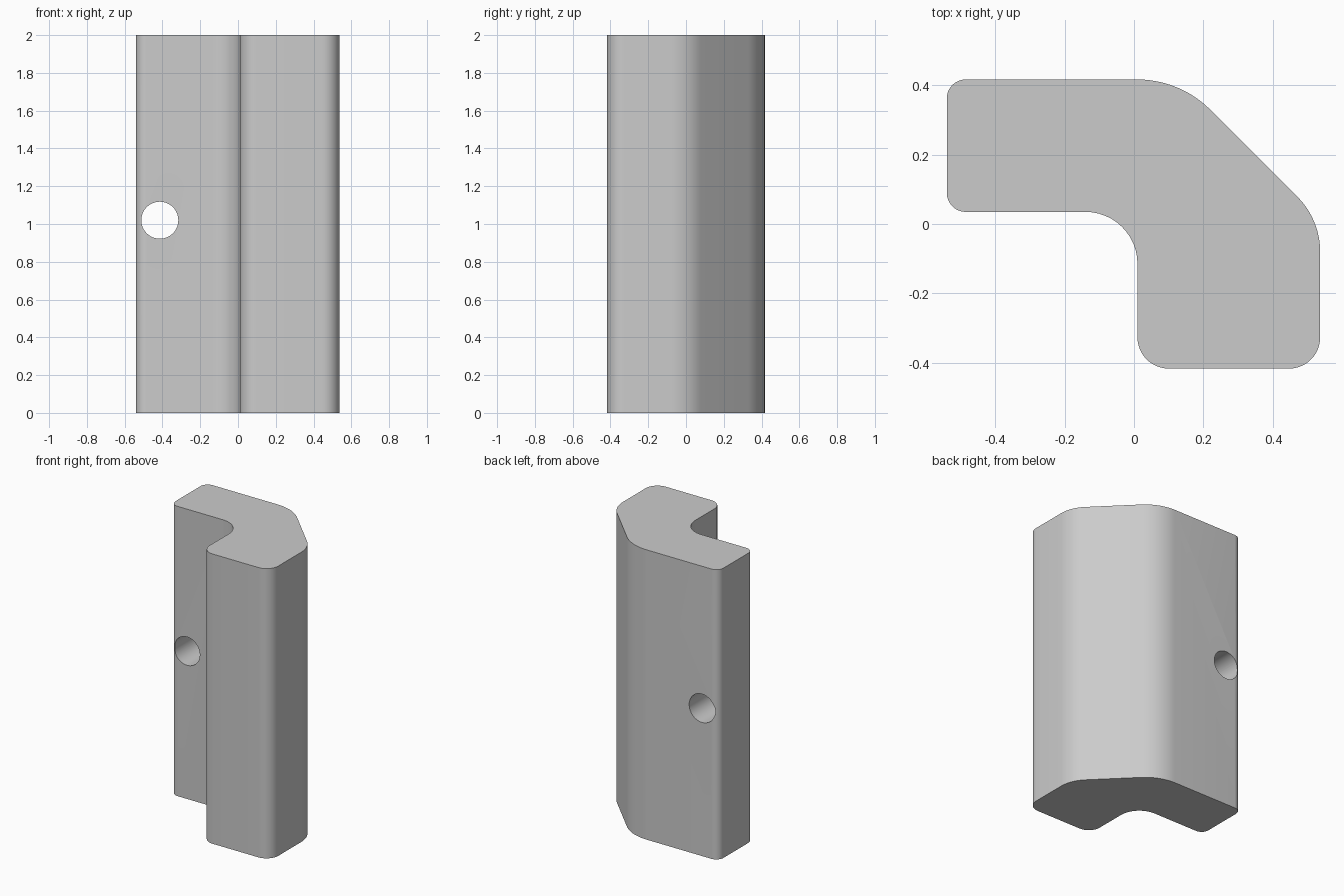
import bpy, bmesh, math
from mathutils import Vector

cube = bpy.data.objects.get("Cube")
if cube:
    bpy.data.objects.remove(cube, do_unlink=True)

HEIGHT = 2.0

# One plain grey material
grey = bpy.data.materials.new("plain grey")
grey.use_nodes = True
colour = (0.6, 0.6, 0.6, 1)
grey.diffuse_color = colour
grey.node_tree.nodes["Principled BSDF"].inputs["Base Color"].default_value = colour


def rounded_outline(corners, steps=12):
    """Replace each (x, y, radius) corner with a tangent arc."""
    points = []
    for i, (x, y, r) in enumerate(corners):
        p = Vector((x, y))
        a = (Vector(corners[i - 1][:2]) - p).normalized()
        b = (Vector(corners[(i + 1) % len(corners)][:2]) - p).normalized()
        half = a.angle(b) / 2
        centre = p + (a + b).normalized() * r / math.sin(half)
        start = p + a * r / math.tan(half) - centre
        end = p + b * r / math.tan(half) - centre
        sweep = start.angle_signed(end)
        for s in range(steps + 1):
            t = -sweep * s / steps
            points.append(centre + Vector((
                start.x * math.cos(t) - start.y * math.sin(t),
                start.x * math.sin(t) + start.y * math.cos(t))))
    return points


# Bent bar: rounded L outline with a chamfered outer corner
corners = [
    (-0.54, 0.035, 0.055), (0.01, 0.035, 0.15), (0.01, -0.417, 0.09),
    (0.537, -0.417, 0.09), (0.537, 0.013, 0.225), (0.133, 0.417, 0.3),
    (-0.54, 0.417, 0.055),
]
bm = bmesh.new()
base = bm.faces.new([bm.verts.new((p.x, p.y, 0)) for p in rounded_outline(corners)])
top = bmesh.ops.extrude_face_region(bm, geom=[base])["geom"]
bmesh.ops.translate(bm, vec=(0, 0, HEIGHT),
                    verts=[v for v in top if isinstance(v, bmesh.types.BMVert)])
bmesh.ops.recalc_face_normals(bm, faces=bm.faces)
mesh = bpy.data.meshes.new("angled_bar")
bm.to_mesh(mesh)
bm.free()
mesh.materials.append(grey)
bar = bpy.data.objects.new("angled_bar", mesh)
bpy.context.collection.objects.link(bar)

# Round hole through the thin arm
bpy.ops.mesh.primitive_cylinder_add(vertices=48, radius=0.098, depth=1,
                                    location=(-0.414, 0.22, 1.02),
                                    rotation=(math.pi / 2, 0, 0))
cutter = bpy.context.object
cutter.name = "hole_cutter"
cutter.data.materials.append(grey)
cutter.hide_render = True

bpy.ops.object.select_all(action="DESELECT")
bar.select_set(True)
bpy.context.view_layer.objects.active = bar
cut = bar.modifiers.new("hole", "BOOLEAN")
cut.operation = "DIFFERENCE"
cut.solver = "EXACT"
cut.object = cutter
bpy.ops.object.modifier_apply(modifier=cut.name)
bpy.data.objects.remove(cutter, do_unlink=True)

# Smooth the fillets and the bore, keep the rims sharp
bpy.ops.object.shade_smooth_by_angle(angle=math.radians(30))
